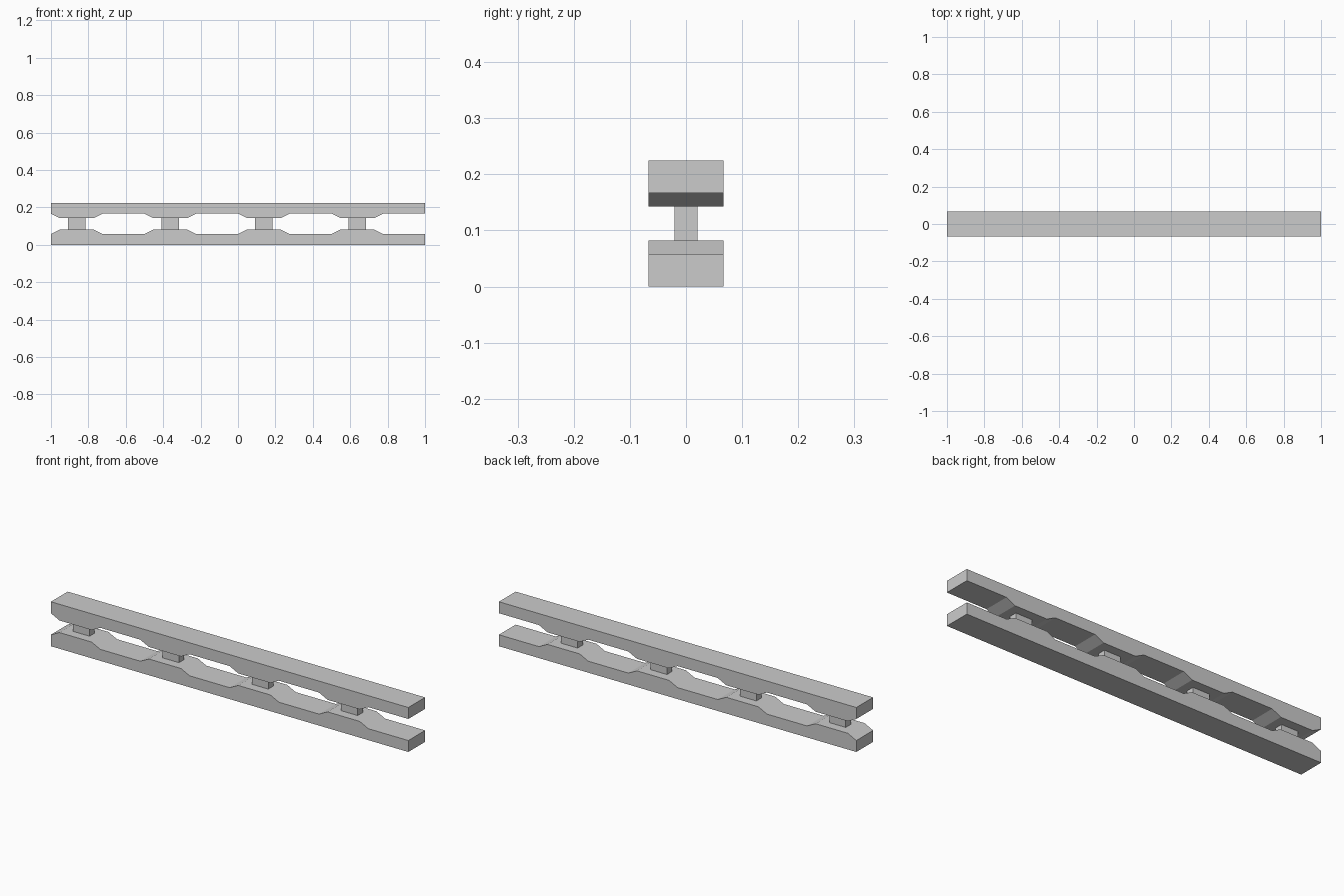
import bpy, bmesh

if "Cube" in bpy.data.objects:
    bpy.data.objects.remove(bpy.data.objects["Cube"])

CENTRES = [-0.862 + 0.5 * i for i in range(4)]
HALF_Y = 0.067
HEIGHT = 0.225
FLAT, PAD = 0.058, 0.082   # rail thickness between and at the pads


def extrude_profile(name, points, half_y):
    """Extrude an xz outline symmetrically along y."""
    bm = bmesh.new()
    face = bm.faces.new([bm.verts.new((x, -half_y, z)) for x, z in points])
    ext = bmesh.ops.extrude_face_region(bm, geom=[face])
    verts = [v for v in ext["geom"] if isinstance(v, bmesh.types.BMVert)]
    bmesh.ops.translate(bm, verts=verts, vec=(0, 2 * half_y, 0))
    bmesh.ops.recalc_face_normals(bm, faces=bm.faces)
    mesh = bpy.data.meshes.new(name)
    bm.to_mesh(mesh)
    bm.free()
    obj = bpy.data.objects.new(name, mesh)
    bpy.context.collection.objects.link(obj)
    return obj


# Rail outline: flat outer side, raised tapered pads on the inner side
outline = [(1, 0), (-1, 0)]
for c in CENTRES:
    outline += [(c - 0.138, FLAT), (c - 0.09, PAD), (c + 0.09, PAD), (c + 0.138, FLAT)]
outline.append((1, FLAT))

# Lower rail and its mirrored upper twin
extrude_profile("lower_rail", outline, HALF_Y)
extrude_profile("upper_rail", [(x, HEIGHT - z) for x, z in outline], HALF_Y)

# Short posts joining the pads
for i, c in enumerate(CENTRES):
    x0, x1 = c - 0.046, c + 0.046
    z0, z1 = PAD, HEIGHT - PAD
    extrude_profile(f"spacer_post_{i + 1}", [(x0, z0), (x1, z0), (x1, z1), (x0, z1)], 0.0205)
